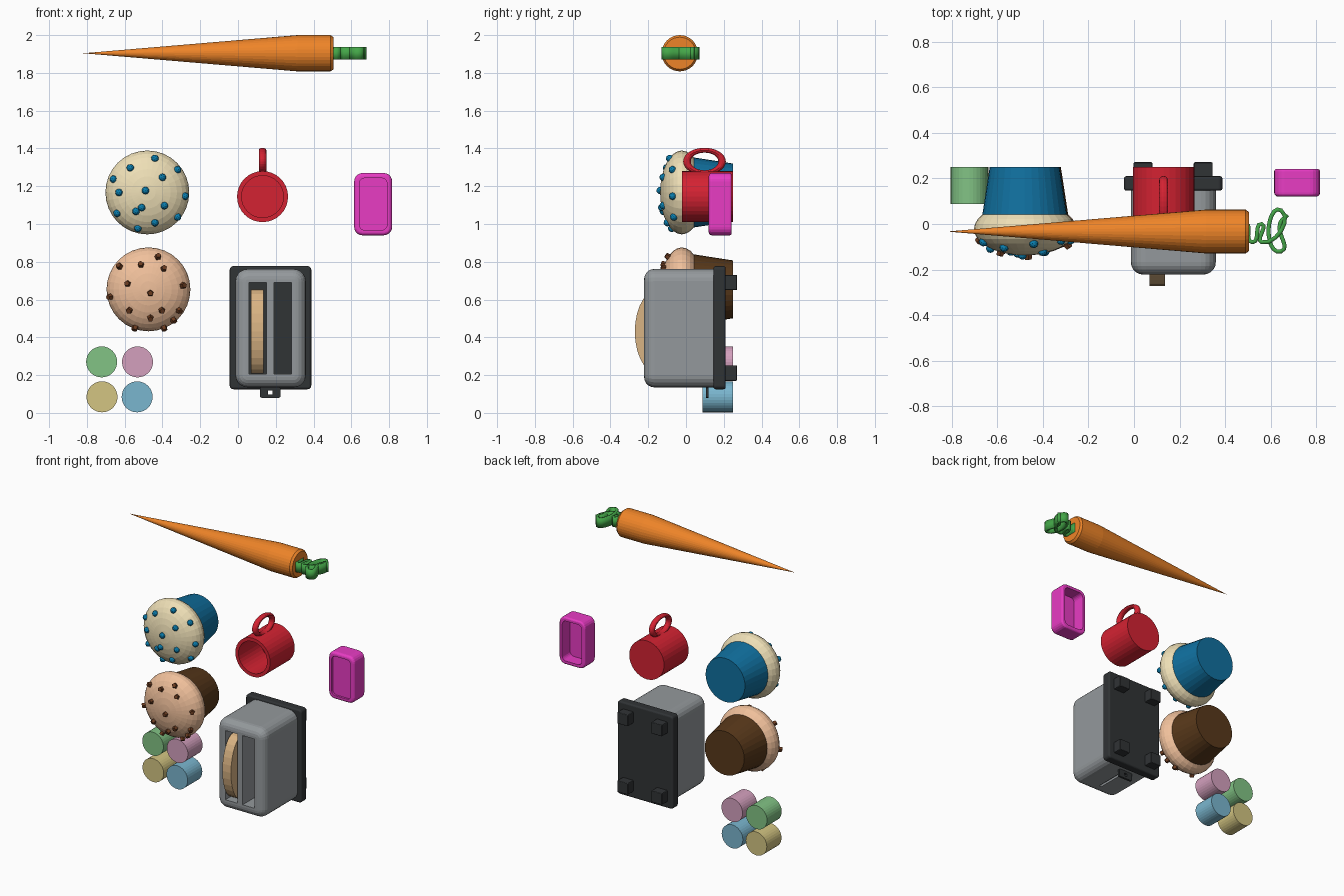
import bpy, bmesh
from math import sin, cos, pi, sqrt, radians
from mathutils import Matrix, Vector

if "Cube" in bpy.data.objects:
    bpy.data.objects.remove(bpy.data.objects["Cube"], do_unlink=True)


def colour(name, hex_code):
    """Material from an sRGB hex code."""
    srgb = [int(hex_code[i:i + 2], 16) / 255 for i in (0, 2, 4)]
    rgba = [((c + 0.055) / 1.055) ** 2.4 if c > 0.04 else c / 12.92 for c in srgb] + [1]
    mat = bpy.data.materials.new(name)
    mat.use_nodes = True
    mat.diffuse_color = rgba
    mat.node_tree.nodes["Principled BSDF"].inputs["Base Color"].default_value = rgba
    return mat


def finish(name, bm, mat=None):
    bmesh.ops.recalc_face_normals(bm, faces=bm.faces)
    mesh = bpy.data.meshes.new(name)
    bm.to_mesh(mesh)
    bm.free()
    obj = bpy.data.objects.new(name, mesh)
    bpy.context.collection.objects.link(obj)
    if mat:
        mesh.materials.append(mat)
    return obj


def lathe(name, profile, centre, mat, along_x=False, steps=32):
    """Spin (radius, distance) points about the y axis, or about x."""
    bm = bmesh.new()
    verts = [bm.verts.new((r, t, 0)) for r, t in profile]
    edges = [bm.edges.new(pair) for pair in zip(verts, verts[1:])]
    bmesh.ops.spin(bm, geom=verts + edges, cent=(0, 0, 0), axis=(0, 1, 0),
                   angle=2 * pi, steps=steps)
    bmesh.ops.remove_doubles(bm, verts=bm.verts, dist=0.0001)
    if along_x:
        bm.transform(Matrix.Rotation(-pi / 2, 4, 'Z'))
    bm.transform(Matrix.Translation(centre))
    return finish(name, bm, mat)


def box(name, lo, hi, mat=None, corner=0, front=0, back=0):
    """Box with rounded y-parallel corners and rounded front and back rims."""
    bm = bmesh.new()
    bmesh.ops.create_cube(bm, size=1)
    lo, hi = Vector(lo), Vector(hi)
    bm.transform(Matrix.Translation((lo + hi) / 2) @ Matrix.Diagonal((*(hi - lo), 1)))

    def bevel(edges, offset):
        bmesh.ops.bevel(bm, geom=edges, offset=offset, segments=5, profile=0.5,
                        affect='EDGES', clamp_overlap=True)
    if corner:
        bevel([e for e in bm.edges if abs(e.verts[0].co.y - e.verts[1].co.y) > 0.001], corner)
    for y, size in ((lo.y, front), (hi.y, back)):
        if size:
            bevel([e for e in bm.edges if all(abs(v.co.y - y) < 1e-5 for v in e.verts)], size)
    return finish(name, bm, mat)


def cut(obj, cutter):
    """Subtract the cutter and discard it."""
    mod = obj.modifiers.new("cut", 'BOOLEAN')
    mod.operation, mod.solver, mod.object = 'DIFFERENCE', 'EXACT', cutter
    cutter.hide_render = True
    bpy.context.view_layer.objects.active = obj
    bpy.ops.object.modifier_apply(modifier=mod.name)
    bpy.data.objects.remove(cutter, do_unlink=True)


orange = colour("orange", "EE8428")
leaf_green = colour("leaf_green", "44A648")
red = colour("red", "D42232")
magenta = colour("magenta", "E83CC4")
steel = colour("steel", "94999C")
dark = colour("dark", "303335")
bread = colour("bread", "D9B383")

# Carrot root
lathe("carrot", [(0, -0.82), (0.096, 0.315), (0.096, 0.49), (0.085, 0.505), (0, 0.505)],
      (0, -0.033, 1.904), orange, along_x=True)

# Carrot greens: a wavy upright ribbon
path = [(0.5, 0), (0.52, -0.08), (0.56, 0), (0.56, -0.08), (0.645, 0.06),
        (0.59, -0.03), (0.645, -0.12), (0.64, 0), (0.673, 0.04)]
curve = bpy.data.curves.new("carrot_greens", 'CURVE')
curve.dimensions, curve.extrude, curve.resolution_u = '2D', 0.033, 6
spline = curve.splines.new('BEZIER')
spline.bezier_points.add(len(path) - 1)
for point, (x, y) in zip(spline.bezier_points, path):
    point.co = (x, y, 0)
    point.handle_left_type = point.handle_right_type = 'AUTO'
greens = bpy.data.objects.new("carrot_greens", curve)
greens.location.z = 1.903
bpy.context.collection.objects.link(greens)
curve.materials.append(leaf_green)
solid = greens.modifiers.new("thickness", 'SOLIDIFY')
solid.thickness, solid.offset = 0.018, 0
bpy.ops.object.select_all(action='DESELECT')
greens.select_set(True)
bpy.context.view_layer.objects.active = greens
bpy.ops.object.convert(target='MESH')

# Cupcakes: cup, domed frosting and toppings set on the dome
DOME_R, DOME_Y, DOME_DEPTH = 0.222, -0.022, 0.115


def cupcake(label, x, z, cup_mat, dome_mat, bit_mat, spots, pointed):
    lathe(label + "_cup", [(0, 0.03), (0.187, 0.03), (0.153, 0.25), (0, 0.25)],
          (x, 0, z), cup_mat)
    arc = [(DOME_R * sin(a * pi / 16), DOME_Y - DOME_DEPTH * cos(a * pi / 16))
           for a in range(17)]
    lathe(label + "_frosting", arc, (x, 0, z), dome_mat)
    bm = bmesh.new()
    for dx, dz in spots:
        lift = sqrt(max(0, 1 - (dx * dx + dz * dz) / DOME_R ** 2))
        pos = Vector((x + dx, DOME_Y - DOME_DEPTH * lift, z + dz))
        normal = Vector((dx / DOME_R ** 2, -lift / DOME_DEPTH, dz / DOME_R ** 2))
        place = Matrix.Translation(pos) @ normal.to_track_quat('Z', 'Y').to_matrix().to_4x4()
        if pointed:
            bmesh.ops.create_cone(bm, cap_ends=True, segments=5, radius1=0.021,
                                  radius2=0.015, depth=0.04, matrix=place)
        else:
            bmesh.ops.create_icosphere(bm, subdivisions=2, radius=0.02, matrix=place)
    finish(label + "_toppings", bm, bit_mat)


cupcake("berry_cupcake", -0.48, 1.167, colour("blue", "10709F"), colour("cream", "EEDFB6"),
        colour("sprinkle_blue", "0A7FB0"),
        [(.04, .18), (-.09, .13), (.16, .12), (-.18, .07), (.08, .08), (-.01, .01),
         (-.15, 0), (.2, -.02), (.09, -.07), (-.03, -.08), (-.06, -.1), (-.16, -.11),
         (.16, -.13), (.04, -.16), (-.05, -.19)], False)
cupcake("chocolate_cupcake", -0.474, 0.654, colour("brown", "58381A"),
        colour("peach", "F0C09B"), colour("chip_brown", "6B3C20"),
        [(.05, .17), (-.15, .12), (-.04, .13), (.08, .11), (-.11, .03), (.18, .02),
         (.01, -.02), (-.2, -.04), (-.1, -.11), (.07, -.11), (.16, -.11), (.01, -.15),
         (.13, -.16), (-.07, -.2), (.08, -.2)], True)

# Four marshmallows
for label, x, z, code in (("green", -0.722, 0.27, "82C385"), ("pink", -0.532, 0.27, "D4A0BE"),
                          ("yellow", -0.72, 0.085, "D3C582"), ("sky", -0.534, 0.085, "7AB6CF")):
    lathe(label + "_marshmallow", [(0, 0.088), (0.082, 0.088), (0.082, 0.25), (0, 0.25)],
          (x, 0, z), colour("marshmallow_" + label, code))

# Mug with an open front and a looped handle
lathe("mug", [(0, 0.25), (0.135, 0.25), (0.135, -0.022), (0.111, -0.022), (0.111, 0.22),
              (0, 0.22)], (0.13, 0, 1.145), red)
bpy.ops.mesh.primitive_torus_add(major_segments=32, minor_segments=12, major_radius=0.093,
                                 minor_radius=0.02, location=(0.13, 0.098, 1.331),
                                 rotation=(0, radians(90), 0))
handle = bpy.context.object
handle.name = "mug_handle"
handle.scale.x = 0.64
handle.data.materials.append(red)

# Soap bar: shallow panel in front, deep hollow behind
soap = box("soap", (0.615, 0.12, 0.94), (0.816, 0.242, 1.27), magenta, 0.045, 0.018, 0.012)
cut(soap, box("panel_cutter", (0.642, 0.0, 0.967), (0.789, 0.134, 1.243), None, 0.03))
cut(soap, box("hollow_cutter", (0.64, 0.155, 0.965), (0.791, 0.4, 1.245), None, 0.03))

# Toaster body with two slots and a lever groove
body = box("toaster_body", (-0.014, -0.222, 0.135), (0.359, 0.16, 0.762), steel, 0.065, 0.055)
for x in (0.058, 0.191):
    cut(body, box("slot_cutter", (x, -0.4, 0.205), (x + 0.092, 0.3, 0.69)))
cut(body, box("groove_cutter", (0.163, -0.14, 0.1), (0.181, 0.11, 0.15)))

# Toaster base, feet and lever
box("toaster_base", (-0.044, 0.146, 0.125), (0.388, 0.21, 0.777), dark, 0.02, 0.012, 0.012)
for side, x in (("right", -0.002), ("left", 0.262)):
    for end, z in (("lower", 0.17), ("upper", 0.65)):
        box(f"{side}_{end}_foot", (x, 0.2, z), (x + 0.083, 0.271, z + 0.081), dark,
            0.006, 0, 0.006)
lever = box("toaster_lever", (0.117, 0.105, 0.08), (0.225, 0.12, 0.136), dark, 0.008)
cut(lever, box("lever_hole_cutter", (0.16, 0, 0.098), (0.183, 0.2, 0.118)))

# Toast slice: rounded crust facing out of the slot
outline = [(-0.15 - 0.121 * sin(a * pi / 14), 0.43 + 0.222 * cos(a * pi / 14))
           for a in range(15)]
outline += [(0.1, 0.208), (0.1, 0.652)]
bm = bmesh.new()
face = bm.faces.new([bm.verts.new((0.068, y, z)) for y, z in outline])
grown = bmesh.ops.extrude_face_region(bm, geom=[face])["geom"]
bmesh.ops.translate(bm, vec=(0.067, 0, 0),
                    verts=[g for g in grown if isinstance(g, bmesh.types.BMVert)])
finish("toast", bm, bread)
